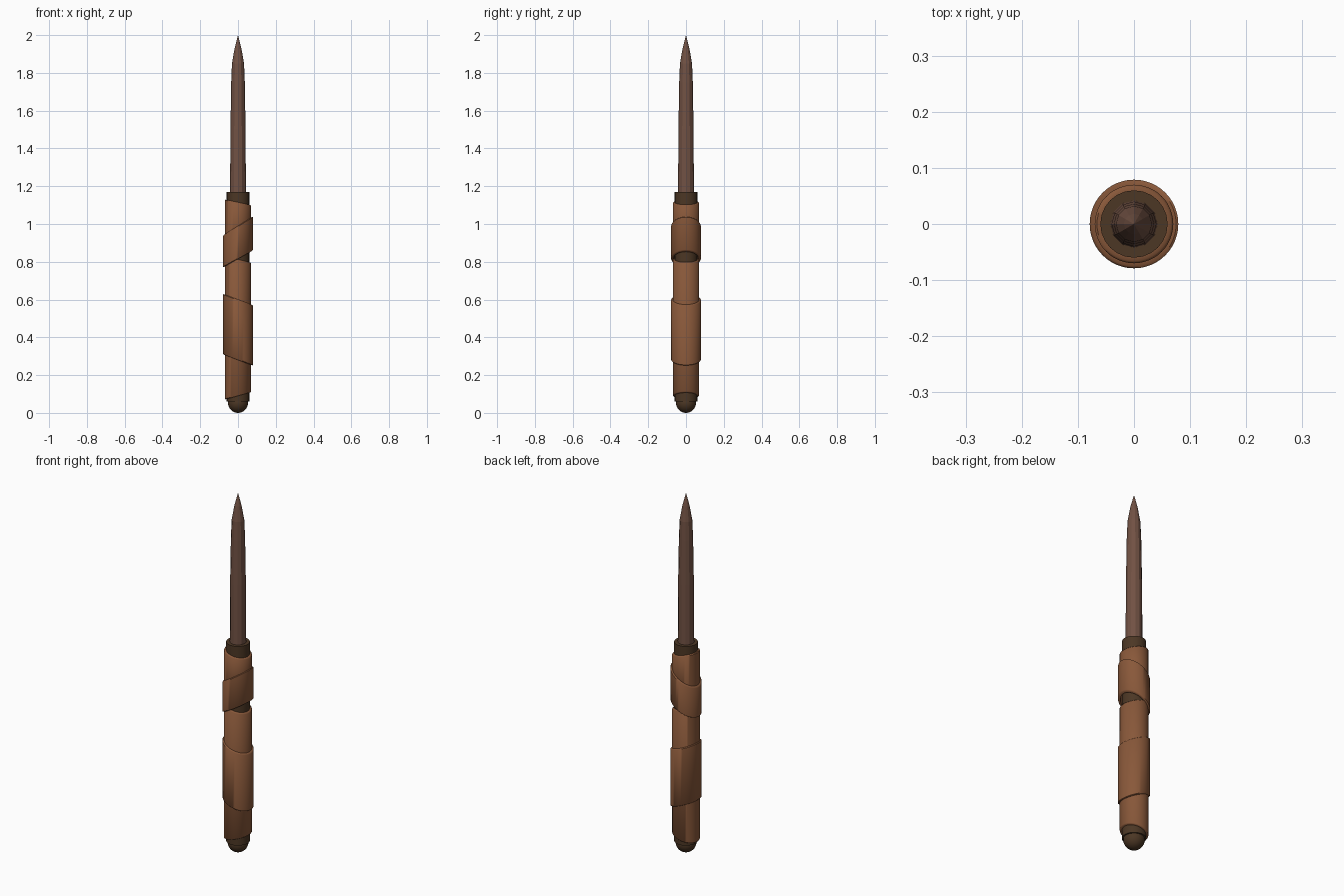
import bpy, bmesh, math

cube = bpy.data.objects.get("Cube")
if cube:
    bpy.data.objects.remove(cube)


def material(name, rgb):
    m = bpy.data.materials.new(name)
    m.use_nodes = True
    color = (*rgb, 1)
    m.diffuse_color = color
    bsdf = m.node_tree.nodes["Principled BSDF"]
    bsdf.inputs["Base Color"].default_value = color
    bsdf.inputs["Roughness"].default_value = 0.8
    return m


BLADE = material("reddish brown", (0.165, 0.083, 0.057))
LEATHER = material("leather brown", (0.25, 0.098, 0.042))
CORE = material("dark wood", (0.072, 0.038, 0.018))


def lathe(name, profile, mat, sides, smooth=None, closed=False):
    """Spin (radius, height, slope) points about z; slope tilts a ring sideways."""
    bm = bmesh.new()
    rings = []
    for r, z, slope in profile:
        if r == 0:
            rings.append([bm.verts.new((0, 0, z))] * sides)
            continue
        ring = []
        for i in range(sides):
            a = math.tau * i / sides
            x = r * math.cos(a)
            ring.append(bm.verts.new((x, r * math.sin(a), z + slope * x)))
        rings.append(ring)
    pairs = list(zip(rings, rings[1:]))
    if closed:
        pairs.append((rings[-1], rings[0]))
    for low, high in pairs:
        for i in range(sides):
            j = (i + 1) % sides
            corners = dict.fromkeys((low[i], low[j], high[j], high[i]))
            bm.faces.new(list(corners))
    bmesh.ops.recalc_face_normals(bm, faces=bm.faces)
    mesh = bpy.data.meshes.new(name)
    bm.to_mesh(mesh)
    bm.free()
    mesh.materials.append(mat)
    obj = bpy.data.objects.new(name, mesh)
    bpy.context.collection.objects.link(obj)
    if smooth:
        bpy.ops.object.select_all(action="DESELECT")
        obj.select_set(True)
        bpy.context.view_layer.objects.active = obj
        bpy.ops.object.shade_smooth_by_angle(angle=math.radians(smooth))
    return obj


def wrap(name, radius, bottom, top):
    """Leather sleeve with slanted ends, each given as (height at -x, height at +x)."""
    (z0, s0), (z1, s1) = [((l + r) / 2, (r - l) / (2 * radius)) for l, r in (bottom, top)]
    inner, bevel = radius - 0.012, 0.004
    profile = [(inner, z0, s0), (radius - bevel, z0, s0), (radius, z0 + bevel, s0),
               (radius, z1 - bevel, s1), (radius - bevel, z1, s1), (inner, z1, s1)]
    lathe(name, profile, LEATHER, 48, 50, closed=True)


# Faceted spike with a short pointed tip
lathe("spike", [(0, 1.15, 0), (0.042, 1.15, 0), (0.040, 1.5, 0), (0.036, 1.75, 0),
                (0.032, 1.85, 0), (0.018, 1.93, 0), (0, 2.0, 0)], BLADE, 12)

# Wooden grip core
lathe("grip_core", [(0, 0.06, 0), (0.06, 0.06, 0), (0.06, 1.17, 0), (0, 1.17, 0)],
      CORE, 24, 40)

# Rounded pommel
R = 0.053
dome = [(R * math.sin(math.pi * i / 16), R - R * math.cos(math.pi * i / 16), 0)
        for i in range(17)]
dome[0], dome[-1] = (0, 0, 0), (0, 2 * R, 0)
lathe("pommel", dome, CORE, 24, 40)

# Leather wraps: two long sleeves and two overlapping bands
wrap("upper_sleeve", 0.07, (0.88, 0.93), (1.13, 1.10))
wrap("upper_band", 0.079, (0.77, 0.86), (0.94, 1.04))
wrap("lower_sleeve", 0.07, (0.07, 0.11), (0.83, 0.795))
wrap("lower_band", 0.079, (0.31, 0.25), (0.63, 0.57))
